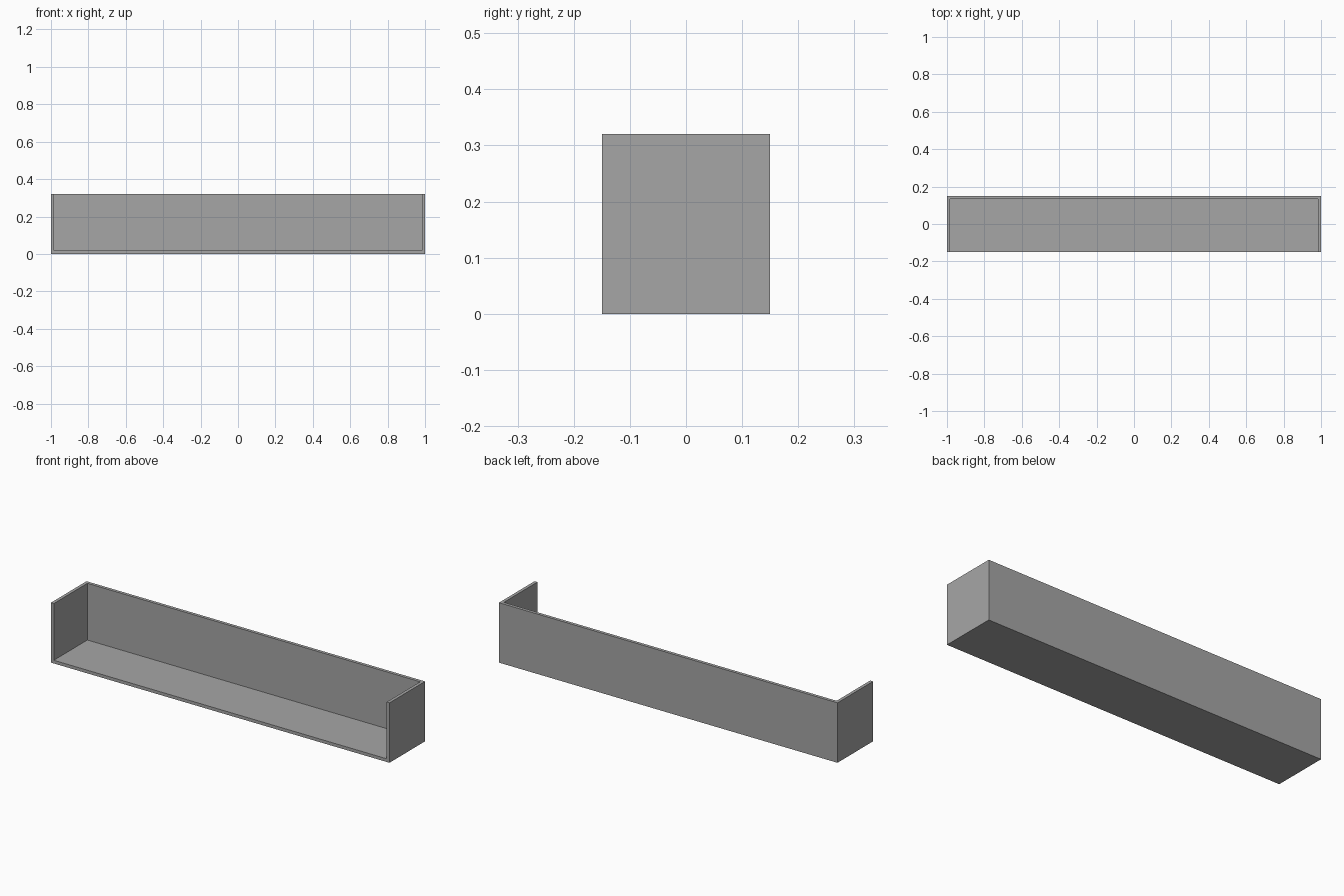
import bpy
import bmesh
from mathutils import Matrix

cube = bpy.data.objects.get("Cube")
if cube:
    bpy.data.objects.remove(cube, do_unlink=True)

WIDTH, DEPTH, HEIGHT = 2.0, 0.3, 0.32
WALL = 0.017

# Plain grey finish
grey = bpy.data.materials.new("grey")
grey.use_nodes = True
colour = (0.38, 0.38, 0.38, 1)
grey.diffuse_color = colour
grey.node_tree.nodes["Principled BSDF"].inputs["Base Color"].default_value = colour

# Box shell with the front and top left open
bm = bmesh.new()
bmesh.ops.create_cube(
    bm, size=1,
    matrix=Matrix.Translation((0, 0, HEIGHT / 2)) @ Matrix.Diagonal((WIDTH, DEPTH, HEIGHT, 1)))
bm.normal_update()
open_sides = [f for f in bm.faces if f.normal.z > 0.5 or f.normal.y < -0.5]
bmesh.ops.delete(bm, geom=open_sides, context='FACES')
mesh = bpy.data.meshes.new("open_tray")
bm.to_mesh(mesh)
bm.free()
mesh.materials.append(grey)

tray = bpy.data.objects.new("open_tray", mesh)
bpy.context.collection.objects.link(tray)

# Wall thickness, grown inwards
shell = tray.modifiers.new("wall_thickness", 'SOLIDIFY')
shell.thickness = WALL
shell.offset = -1
shell.use_even_offset = True
shell.use_quality_normals = True
